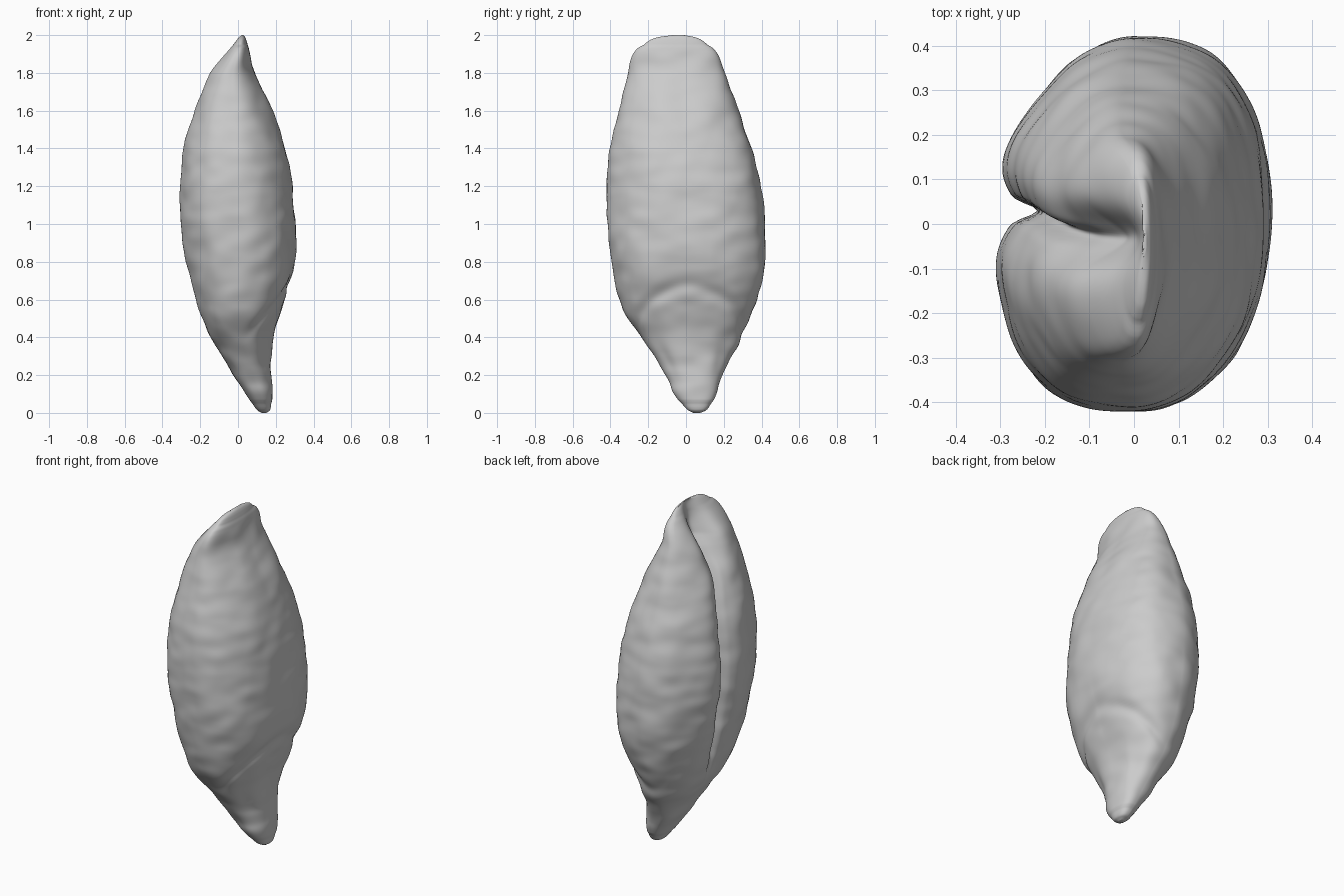
import bpy, bmesh
from math import sin, cos, pi, exp
from mathutils import Vector, noise

cube = bpy.data.objects.get("Cube")
if cube:
    bpy.data.objects.remove(cube, do_unlink=True)

SEGMENTS, RINGS, HEIGHT = 280, 200, 2.0

# Body extents by height: z, x low, x high, y low, y high
PROFILE = [
    (0, .125, .15, .04, .075),
    (.02, .09, .18, -.005, .125),
    (.1, .04, .185, -.065, .165),
    (.2, -.025, .175, -.105, .195),
    (.3, -.08, .175, -.17, .24),
    (.4, -.15, .185, -.24, .295),
    (.5, -.19, .215, -.32, .335),
    (.6, -.22, .25, -.355, .38),
    (.7, -.25, .283, -.377, .405),
    (.8, -.272, .3, -.398, .42),
    (1, -.305, .305, -.422, .42),
    (1.2, -.308, .288, -.42, .397),
    (1.4, -.285, .253, -.405, .35),
    (1.6, -.232, .188, -.355, .275),
    (1.8, -.148, .085, -.308, .208),
    (1.9, -.06, .06, -.28, .168),
    (1.96, -.022, .05, -.24, .125),
    (1.985, -.003, .042, -.185, .075),
    (2, .01, .028, -.07, -.01),
]


def clamp_step(low, high, value):
    t = max(0, min(1, (value - low) / (high - low)))
    return t * t * (3 - 2 * t)


def bump(value, width):
    return exp(-(value / width) ** 2)


def linear_extents(z):
    for a, b in zip(PROFILE, PROFILE[1:]):
        if z <= b[0]:
            t = (z - a[0]) / (b[0] - a[0])
            return Vector([p + (q - p) * t for p, q in zip(a[1:], b[1:])])
    return Vector(PROFILE[-1][1:])


def extents(z):
    """Average neighbouring heights so the profile has no corners."""
    reach = min(.05, z, HEIGHT - z)
    total = Vector((0, 0, 0, 0))
    for i in range(-3, 4):
        total += linear_extents(z + reach * i / 3)
    return total / 7


def squareness(c, s):
    """The section is fuller along one diagonal than along the other."""
    if c > 0:
        return 2.5 if s > 0 else 2.1
    return 1.9 if s > 0 else 2.6


def surface_point(angle, z):
    x_low, x_high, y_low, y_high = extents(z)
    c, s = cos(angle), sin(angle)
    # Lopsided, slightly squared oval section
    n = squareness(c, s)
    radius = (abs(c) ** n + abs(s) ** n) ** (-1 / n)
    x = (x_low + x_high) / 2 + radius * c * (x_high - x_low) / 2
    y = (y_low + y_high) / 2 + radius * s * (y_high - y_low) / 2
    ends = clamp_step(0, .15, z) * clamp_step(0, .12, HEIGHT - z)

    if c < 0:
        facing = min(1, -3 * c)
        hollow = clamp_step(1.62, 1.87, z)
        across = y - .03 + .06 * clamp_step(1.3, 1.8, z)
        # Shallow valley between the lobes, with a narrow slit along it
        valley = .04 * bump(across, .06) + .05 * bump(across, .018)
        valley *= clamp_step(.3, .9, z) * (1 - hollow)
        # Hollow behind the top ridge
        bowl = hollow * min(.12, .55 * (x_high - x_low)) * bump(across, .06)
        # Rounded lobes beside the crease
        lobes = .007 * ends * bump(abs(across) - .15, .07)
        x += (valley + bowl - lobes) * facing

    # Soft arched groove around the germ
    arch = .67 - .25 * s * s
    groove = .014 * bump(z - arch, .04) * max(0, min(1, c + .5))
    # Sunken flanks beside the germ ridge
    flank = .015 * bump(z - .32, .1) * bump(abs(s) - .75, .2) * max(0, c)
    # Uneven skin with fine crosswise wrinkles
    wrinkle = .006 * noise.noise((x * 8, y * 8, z * 13))
    wrinkle += .008 * noise.noise((x * 6 + 9, y * 6, z * 5))
    offset = wrinkle * ends - groove - flank
    return Vector((x + c * offset, y + s * offset, z))


def build_grain():
    bm = bmesh.new()
    rings = []
    for i in range(1, RINGS):
        z = HEIGHT * (1 - cos(pi * i / RINGS)) / 2
        rings.append([bm.verts.new(surface_point(2 * pi * j / SEGMENTS, z))
                      for j in range(SEGMENTS)])
    for lower, upper in zip(rings, rings[1:]):
        for j in range(SEGMENTS):
            k = (j + 1) % SEGMENTS
            bm.faces.new((lower[j], lower[k], upper[k], upper[j]))
    # Close both tips
    for ring, z in ((rings[0], 0), (rings[-1], HEIGHT)):
        middle = sum((v.co for v in ring), Vector()) / SEGMENTS
        tip = bm.verts.new((middle.x, middle.y, z))
        for j in range(SEGMENTS):
            bm.faces.new((ring[j], ring[(j + 1) % SEGMENTS], tip))
    bmesh.ops.recalc_face_normals(bm, faces=bm.faces)
    for face in bm.faces:
        face.smooth = True
    mesh = bpy.data.meshes.new("grain_kernel")
    bm.to_mesh(mesh)
    bm.free()
    kernel = bpy.data.objects.new("grain_kernel", mesh)
    bpy.context.collection.objects.link(kernel)
    return kernel


# Plain grey husk colour
husk = bpy.data.materials.new("light_grey")
husk.use_nodes = True
colour = (.6, .6, .6, 1)
husk.diffuse_color = colour
husk.node_tree.nodes["Principled BSDF"].inputs["Base Color"].default_value = colour

grain = build_grain()
grain.data.materials.append(husk)
